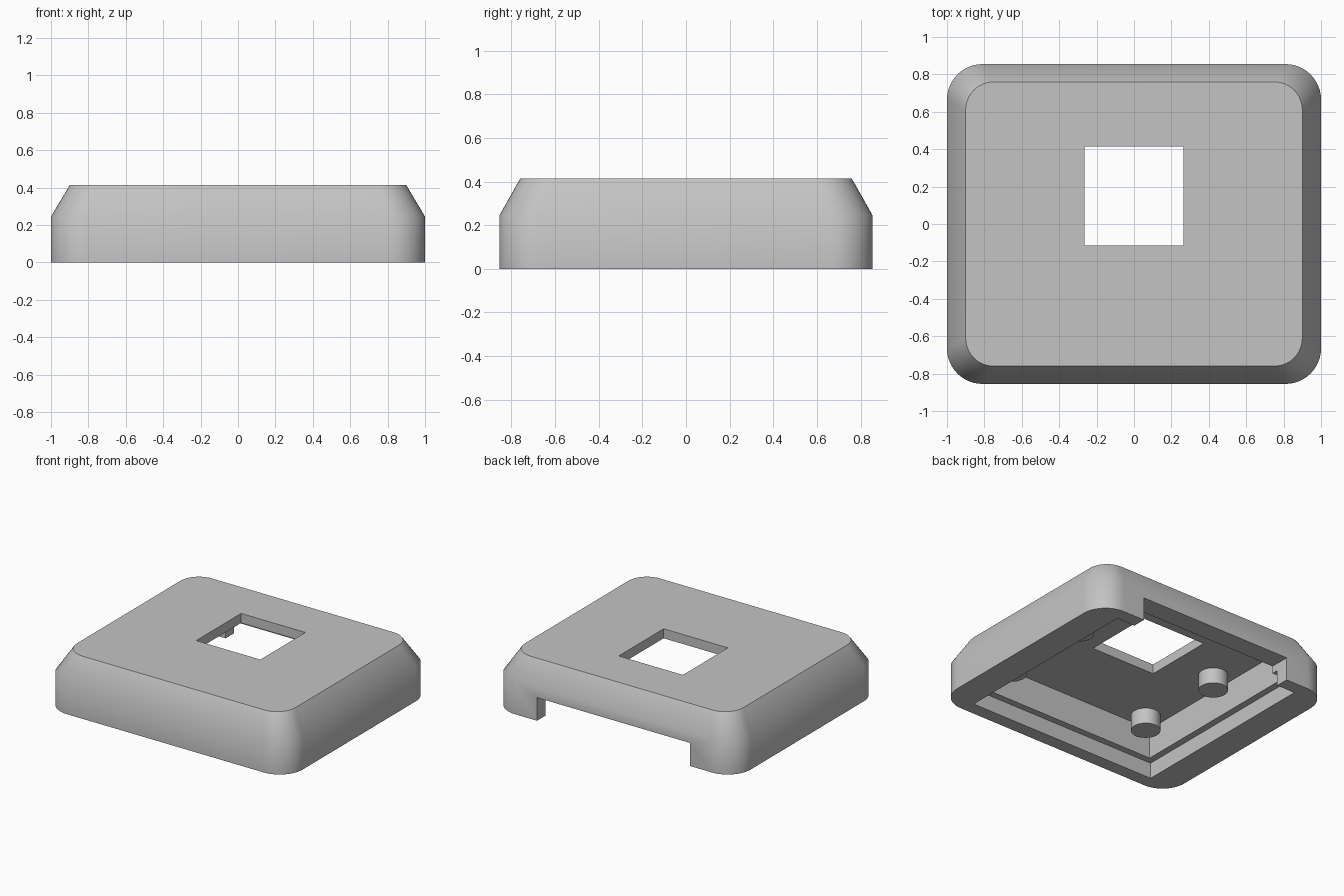
import bpy
import bmesh
import math

if "Cube" in bpy.data.objects:
    bpy.data.objects.remove(bpy.data.objects["Cube"], do_unlink=True)

# Material
grey = bpy.data.materials.new("plain grey")
grey.use_nodes = True
colour = (0.55, 0.55, 0.55, 1)
grey.diffuse_color = colour
grey.node_tree.nodes["Principled BSDF"].inputs["Base Color"].default_value = colour


def make_object(name, bm):
    bmesh.ops.recalc_face_normals(bm, faces=bm.faces)
    mesh = bpy.data.meshes.new(name)
    bm.to_mesh(mesh)
    bm.free()
    mesh.materials.append(grey)
    obj = bpy.data.objects.new(name, mesh)
    bpy.context.collection.objects.link(obj)
    return obj


def activate(obj):
    bpy.ops.object.select_all(action='DESELECT')
    obj.select_set(True)
    bpy.context.view_layer.objects.active = obj


def rounded_ring(bm, hx, hy, radius, z, steps=12):
    ring = []
    corners = ((1, 1), (-1, 1), (-1, -1), (1, -1))
    for quarter, (sx, sy) in enumerate(corners):
        for i in range(steps + 1):
            a = math.pi / 2 * (quarter + i / steps)
            ring.append(bm.verts.new((sx * (hx - radius) + radius * math.cos(a),
                                      sy * (hy - radius) + radius * math.sin(a), z)))
    return ring


def cut_box(target, x0, x1, y0, y1, z0, z1):
    bm = bmesh.new()
    bmesh.ops.create_cube(bm, size=1)
    for v in bm.verts:
        v.co.x = x1 if v.co.x > 0 else x0
        v.co.y = y1 if v.co.y > 0 else y0
        v.co.z = z1 if v.co.z > 0 else z0
    cutter = make_object("cutter", bm)
    cutter.hide_render = True
    activate(target)
    mod = target.modifiers.new("cut", 'BOOLEAN')
    mod.operation = 'DIFFERENCE'
    mod.solver = 'EXACT'
    mod.object = cutter
    bpy.ops.object.modifier_apply(modifier=mod.name)
    bpy.data.objects.remove(cutter, do_unlink=True)


# Shell: straight rounded sides with a sloped shoulder
top_z = 0.413
bm = bmesh.new()
rings = [rounded_ring(bm, 1, 0.855, 0.19, 0),
         rounded_ring(bm, 1, 0.855, 0.19, 0.245),
         rounded_ring(bm, 0.9, 0.76, 0.15, top_z)]
for low, high in zip(rings, rings[1:]):
    for i in range(len(low)):
        j = (i + 1) % len(low)
        bm.faces.new((low[i], low[j], high[j], high[i]))
bm.faces.new(rings[0])
bm.faces.new(rings[-1])
shell = make_object("shell", bm)

# Stepped pocket underneath, square window on top, slot in the back wall
ceiling = 0.342
cut_box(shell, -0.73, 0.73, -0.705, 0.705, -0.1, ceiling)
cut_box(shell, -0.78, 0.78, -0.755, 0.755, -0.1, 0.117)
cut_box(shell, -0.265, 0.265, -0.115, 0.415, 0.2, 0.6)
cut_box(shell, -0.63, 0.63, 0.6, 1, -0.1, 0.172)
activate(shell)
bpy.ops.object.shade_smooth_by_angle(angle=math.radians(36))

# Four round pegs hanging from the ceiling
peg_bottom, peg_top = 0.225, ceiling + 0.01
for side, x in (("left", 0.59), ("right", -0.59)):
    for end, y in (("front", -0.58), ("back", 0.13)):
        bpy.ops.mesh.primitive_cylinder_add(
            vertices=32, radius=0.1, depth=peg_top - peg_bottom,
            location=(x, y, (peg_top + peg_bottom) / 2))
        peg = bpy.context.object
        peg.name = f"{end}_{side}_peg"
        peg.data.materials.append(grey)
        bpy.ops.object.shade_smooth_by_angle(angle=math.radians(36))
